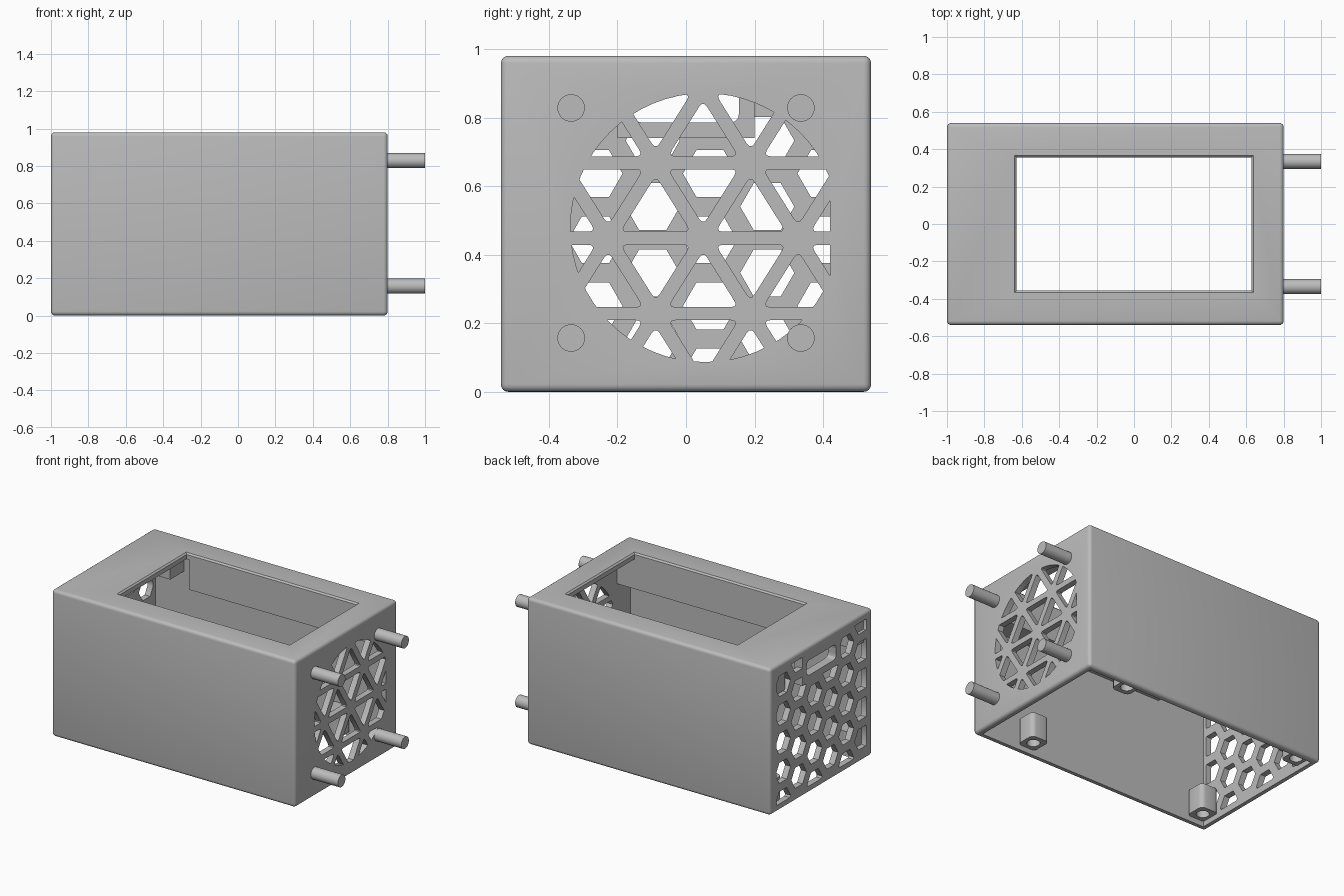
import bpy, bmesh, math
from mathutils import Vector

if "Cube" in bpy.data.objects:
    bpy.data.objects.remove(bpy.data.objects["Cube"])

grey = bpy.data.materials.new("plain grey")
grey.use_nodes = True
COLOUR = (0.5, 0.5, 0.5, 1)
grey.diffuse_color = COLOUR
grey.node_tree.nodes["Principled BSDF"].inputs["Base Color"].default_value = COLOUR

X0, X1, Y, H, WALL = -1.0, 0.8, 0.54, 0.98, 0.04


def finish(name, bm):
    bmesh.ops.recalc_face_normals(bm, faces=bm.faces)
    mesh = bpy.data.meshes.new(name)
    bm.to_mesh(mesh)
    bm.free()
    mesh.materials.append(grey)
    ob = bpy.data.objects.new(name, mesh)
    bpy.context.collection.objects.link(ob)
    return ob


def box(name, lo, hi, bevel=0, segments=4, upright_only=False):
    bm = bmesh.new()
    bmesh.ops.create_cube(bm, size=1)
    lo, hi = Vector(lo), Vector(hi)
    for v in bm.verts:
        v.co = Vector([lo[i] + (v.co[i] + 0.5) * (hi[i] - lo[i]) for i in range(3)])
    if bevel:
        edges = [e for e in bm.edges if not upright_only
                 or abs(e.verts[0].co.z - e.verts[1].co.z) > 1e-4]
        bmesh.ops.bevel(bm, geom=edges, offset=bevel, segments=segments,
                        profile=0.5, affect='EDGES')
    return finish(name, bm)


def prisms(name, outlines, xa, xb):
    """Extrude closed (y, z) outlines along x."""
    bm = bmesh.new()
    for pts in outlines:
        a = [bm.verts.new((xa, p[0], p[1])) for p in pts]
        b = [bm.verts.new((xb, p[0], p[1])) for p in pts]
        bm.faces.new(a)
        bm.faces.new(b[::-1])
        for i in range(len(pts)):
            j = (i + 1) % len(pts)
            bm.faces.new((a[i], b[i], b[j], a[j]))
    return finish(name, bm)


def cut(ob, cutter):
    m = ob.modifiers.new("cut", 'BOOLEAN')
    m.operation, m.solver, m.object = 'DIFFERENCE', 'EXACT', cutter
    bpy.context.view_layer.objects.active = ob
    bpy.ops.object.modifier_apply(modifier=m.name)
    bpy.data.objects.remove(cutter)


def smooth(ob):
    bpy.ops.object.select_all(action='DESELECT')
    ob.select_set(True)
    bpy.context.view_layer.objects.active = ob
    bpy.ops.object.shade_smooth_by_angle(angle=math.radians(35))


def ring(cy, cz, r, n, start=0):
    return [Vector((cy + r * math.cos(start + math.tau * i / n),
                    cz + r * math.sin(start + math.tau * i / n))) for i in range(n)]


def clip(poly, window):
    """Clip a convex polygon by a convex counter-clockwise window."""
    for i, a in enumerate(window):
        edge = window[(i + 1) % len(window)] - a
        side = lambda p: edge.x * (p.y - a.y) - edge.y * (p.x - a.x)
        out = []
        for k, p in enumerate(poly):
            q = poly[(k + 1) % len(poly)]
            sp, sq = side(p), side(q)
            if sp >= 0:
                out.append(p)
            if sp * sq < 0:
                out.append(p.lerp(q, sp / (sp - sq)))
        poly = out
        if not poly:
            break
    clean = [p for k, p in enumerate(poly) if (p - poly[k - 1]).length > 0.002]
    area = sum(p.x * clean[k - 1].y - p.y * clean[k - 1].x for k, p in enumerate(clean))
    return clean if len(clean) > 2 and abs(area) > 0.001 else None


def round_corners(poly, r):
    out = []
    for i, p in enumerate(poly):
        a = p + (poly[i - 1] - p).normalized() * r
        b = p + (poly[(i + 1) % len(poly)] - p).normalized() * r
        out += [a.lerp(p, t).lerp(p.lerp(b, t), t) for t in (0, 0.33, 0.67, 1)]
    return out


def rect(y0, y1, z0, z1):
    return [Vector(p) for p in ((y0, z0), (y1, z0), (y1, z1), (y0, z1))]


# Hollow case with an open bottom
case = box("case", (X0, -Y, 0), (X1, Y, H), 0.022)
cut(case, box("cavity", (X0 + WALL, -Y + WALL, -0.1), (X1 - WALL, Y - WALL, H - WALL)))

# Top opening with a chamfered lip
OX, OY = 0.628, 0.356
cut(case, box("opening", (-OX, -OY, H - 0.1), (OX, OY, H + 0.1)))
bm = bmesh.new()
bmesh.ops.create_cube(bm, size=2)
for v in bm.verts:
    grow = 0.03 if v.co.z > 0 else -0.01
    v.co = Vector((v.co.x * (OX + grow), v.co.y * (OY + grow), H + v.co.z * 0.02))
cut(case, finish("lip", bm))

# Round fan grille of triangles in the right end
window = clip(ring(0.055, 0.479, 0.392, 64), rect(-1, 0.42, 0, 1))
SIDE, ROW, MID_Y, BASE = 0.277, 0.22, 0.05, 0.668
holes = []
for row in range(-4, 2):
    z0 = BASE + row * ROW
    for k in range(-4, 5):
        up = (row + k) % 2 == 0
        y = MID_Y + k * SIDE / 2
        zb, za = (z0, z0 + ROW) if up else (z0 + ROW, z0)
        tri = [Vector((y - SIDE / 2, zb)), Vector((y + SIDE / 2, zb)), Vector((y, za))]
        centre = (tri[0] + tri[1] + tri[2]) / 3
        tri = [centre + (p - centre) * 0.74 for p in tri]
        shape = clip(round_corners(tri, 0.022), window)
        if shape:
            holes.append(shape)
cut(case, prisms("grille_holes", holes, X1 - 0.1, X1 + 0.1))

# Honeycomb vent in the left end
PITCH_Y, PITCH_Z = 0.167, 0.193
frame = rect(-0.475, 0.475, 0.045, 0.93)
holes = []
for col in range(-4, 4):
    for row in range(-4, 4):
        hexagon = ring(0.237 + (col - 1) * PITCH_Y,
                       0.54 + (row + (col - 1) % 2 / 2) * PITCH_Z, 0.079, 6)
        shape = clip(hexagon, frame)
        if shape:
            holes.append(shape)
cut(case, prisms("vent_holes", holes, X0 - 0.1, X0 + 0.1))
cut(case, box("port_space", (X0 - 0.1, -0.2, 0.74), (X0 + 0.1, 0.2, 0.93)))
smooth(case)

# Framed port slot above the honeycomb
port = box("port_frame", (X0, -0.2, 0.74), (X0 + 0.06, 0.2, 0.93))
slot = round_corners(rect(-0.155, 0.155, 0.785, 0.885), 0.03)
cut(port, prisms("slot", [slot], X0 - 0.1, X0 + 0.1))

# Four locating pins on the right end
for side, y in (("front", -0.335), ("back", 0.335)):
    for level, z in (("lower", 0.157), ("upper", 0.828)):
        pin = prisms(f"{side}_{level}_pin", [ring(y, z, 0.04, 32)], X1 - 0.01, 1.0)
        smooth(pin)

# Screw posts, and thick rails under the top
for side, s in (("front", -1), ("back", 1)):
    lo, hi = sorted((s * OY, s * (Y - WALL / 2)))
    box(side + "_rail", (-0.61, lo, 0.74), (X1 - WALL / 2, hi, H - WALL / 2))
    box(side + "_corner_block", (X0 + WALL / 2, lo, 0.77), (-0.75, hi, H - WALL / 2))
    for end, x in (("left", -0.9), ("right", 0.42)):
        post = box(f"{side}_{end}_post", (x - 0.065, s * 0.434 - 0.068, 0.035),
                   (x + 0.065, s * 0.434 + 0.068, 0.2), 0.03, 4, True)
        bm = bmesh.new()
        bmesh.ops.create_cone(bm, cap_ends=True, segments=24, radius1=0.04,
                              radius2=0.04, depth=0.2)
        bmesh.ops.translate(bm, verts=bm.verts, vec=(x, s * 0.434, 0.05))
        cut(post, finish("screw_hole", bm))
        smooth(post)
